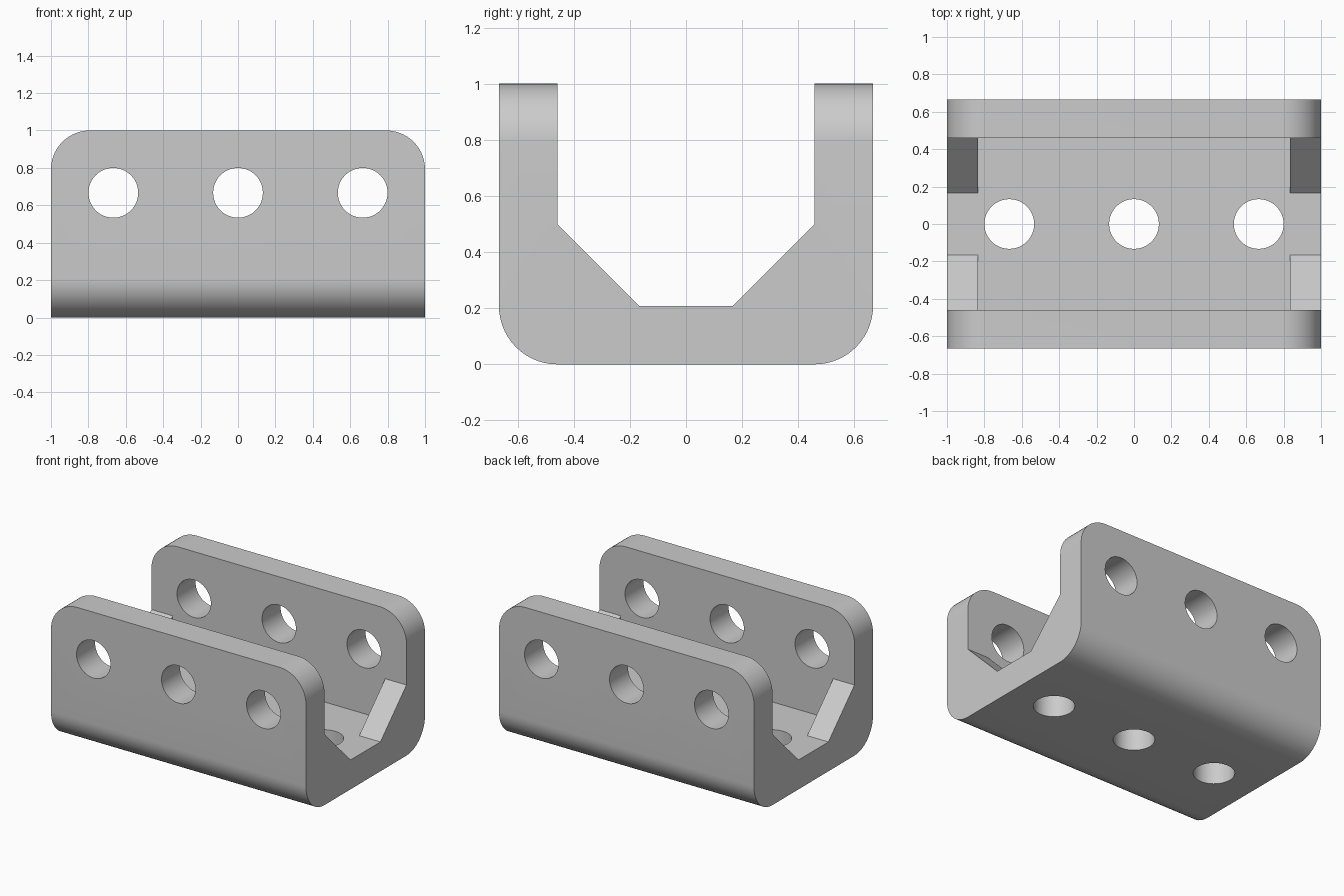
import bpy, bmesh, math
from mathutils import Matrix

if "Cube" in bpy.data.objects:
    bpy.data.objects.remove(bpy.data.objects["Cube"], do_unlink=True)

HALF_W, WALL, R_HOLE = 2 / 3, 0.208, 0.133
INNER = HALF_W - WALL
GUSSET = 1 / 6          # gusset length along x, and half the floor gap

grey = bpy.data.materials.new("plain grey")
grey.use_nodes = True
grey.diffuse_color = (0.6, 0.6, 0.6, 1)
grey.node_tree.nodes["Principled BSDF"].inputs["Base Color"].default_value = (0.6, 0.6, 0.6, 1)


def make(name, bm):
    bmesh.ops.recalc_face_normals(bm, faces=bm.faces)
    mesh = bpy.data.meshes.new(name)
    bm.to_mesh(mesh)
    bm.free()
    mesh.materials.append(grey)
    obj = bpy.data.objects.new(name, mesh)
    bpy.context.collection.objects.link(obj)
    return obj


def prism(points, half_x):
    """Extrude a (y, z) profile along x, centred."""
    bm = bmesh.new()
    face = bm.faces.new([bm.verts.new((-half_x, y, z)) for y, z in points])
    new = bmesh.ops.extrude_face_region(bm, geom=[face])["geom"]
    bmesh.ops.translate(bm, vec=(2 * half_x, 0, 0),
                        verts=[v for v in new if isinstance(v, bmesh.types.BMVert)])
    return bm


def rod(name, x, z, depth, tilt):
    bm = bmesh.new()
    bmesh.ops.create_cone(bm, cap_ends=True, segments=48, radius1=R_HOLE, radius2=R_HOLE, depth=depth,
                          matrix=Matrix.Translation((x, 0, z)) @ Matrix.Rotation(tilt, 4, "X"))
    return make(name, bm)


# Solid block with rounded upper end corners and rounded lower long edges
bm = prism([(-HALF_W, 0), (HALF_W, 0), (HALF_W, 1), (-HALF_W, 1)], 1)


def rounded(edge):
    a, b = (v.co for v in edge.verts)
    across = abs(a.y - b.y) > 0.1 and a.z > 0.5
    along = abs(a.x - b.x) > 0.1 and a.z < 0.5
    return across or along


bmesh.ops.bevel(bm, geom=[e for e in bm.edges if rounded(e)], offset=WALL,
                segments=14, profile=0.5, affect="EDGES")
bracket = make("channel_bracket", bm)

# Open channel: tapered at the ends (leaving gussets), square between them
gusset_top = WALL + INNER - GUSSET
cutters = [
    make("tapered_cutter", prism([(-GUSSET, WALL), (GUSSET, WALL), (INNER, gusset_top), (INNER, 1.2),
                                  (-INNER, 1.2), (-INNER, gusset_top)], 1.2)),
    make("square_cutter", prism([(-INNER, WALL), (INNER, WALL), (INNER, 1.2), (-INNER, 1.2)], 1 - GUSSET)),
]

# Three bolt holes through both walls and three through the floor
for x in (-2 / 3, 0, 2 / 3):
    cutters.append(rod("wall_hole_cutter", x, 2 / 3, 2, math.pi / 2))
    cutters.append(rod("floor_hole_cutter", x, 0.1, 0.5, 0))

bpy.ops.object.select_all(action="DESELECT")
bpy.context.view_layer.objects.active = bracket
bracket.select_set(True)
for cutter in cutters:
    cutter.hide_render = True
    mod = bracket.modifiers.new("cut", "BOOLEAN")
    mod.operation, mod.solver, mod.object = "DIFFERENCE", "EXACT", cutter
    bpy.ops.object.modifier_apply(modifier=mod.name)
    bpy.data.objects.remove(cutter, do_unlink=True)

bpy.ops.object.shade_smooth_by_angle(angle=math.radians(30))
